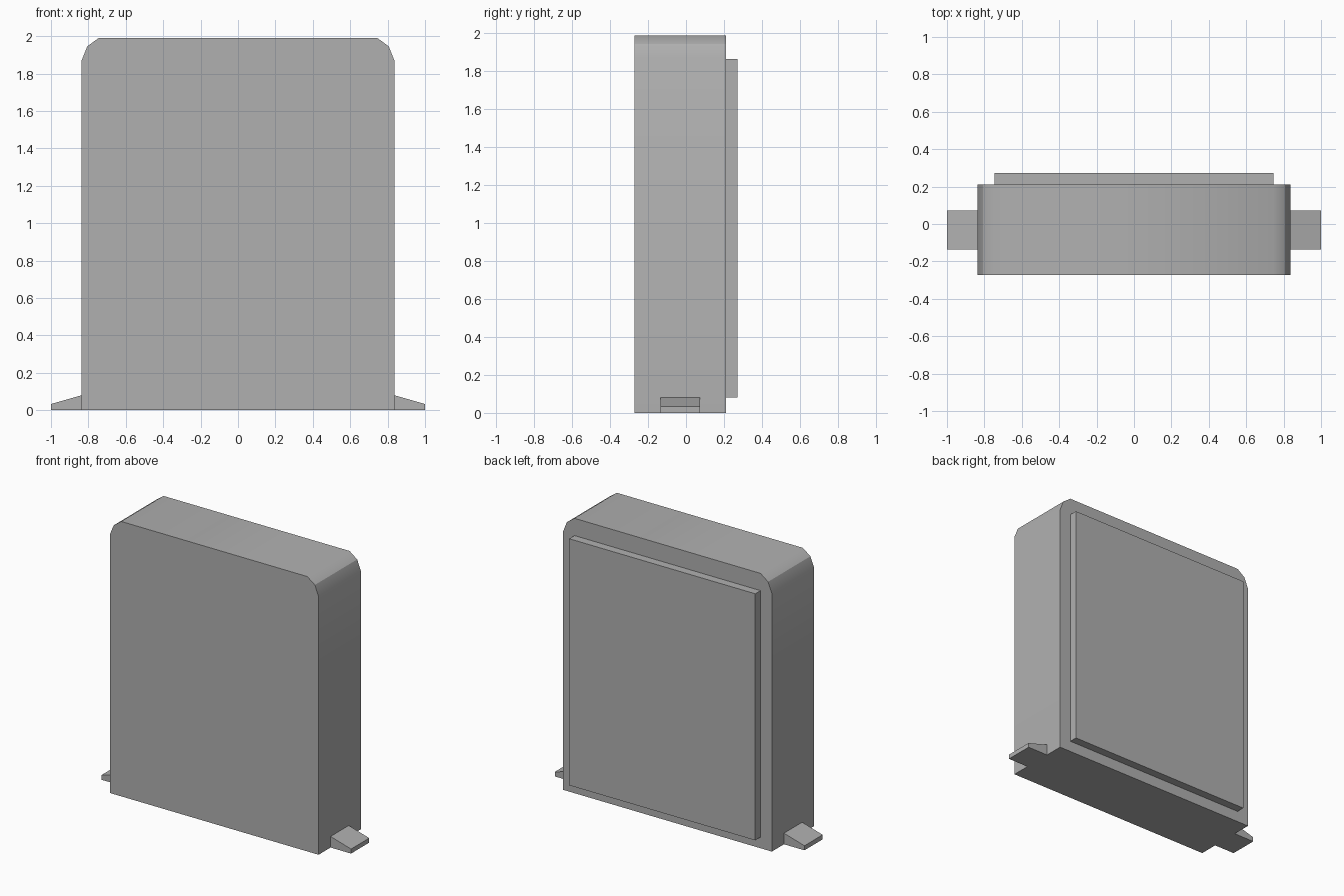
import bpy, bmesh, math

if "Cube" in bpy.data.objects:
    bpy.data.objects.remove(bpy.data.objects["Cube"])

# Mid grey used by every part
grey = bpy.data.materials.new("mid_grey")
grey.diffuse_color = (0.435, 0.435, 0.435, 1)
grey.use_nodes = True
grey.node_tree.nodes["Principled BSDF"].inputs["Base Color"].default_value = grey.diffuse_color


def extrude_profile(name, profile, y0, y1):
    """Extrude an x-z outline along y into a closed solid."""
    bm = bmesh.new()
    face = bm.faces.new([bm.verts.new((x, y0, z)) for x, z in profile])
    ext = bmesh.ops.extrude_face_region(bm, geom=[face])
    moved = [v for v in ext["geom"] if isinstance(v, bmesh.types.BMVert)]
    bmesh.ops.translate(bm, verts=moved, vec=(0, y1 - y0, 0))
    bmesh.ops.recalc_face_normals(bm, faces=bm.faces[:])
    mesh = bpy.data.meshes.new(name)
    bm.to_mesh(mesh)
    bm.free()
    mesh.materials.append(grey)
    obj = bpy.data.objects.new(name, mesh)
    bpy.context.collection.objects.link(obj)
    return obj


def mirrored(half):
    """Complete a right-hand outline with its mirror image."""
    return half + [(-x, z) for x, z in reversed(half)]


# Main slab with rounded top corners, one crease kept in each corner
CREASE_Z = 1.945
body = extrude_profile(
    "body",
    mirrored([(0.836, 0), (0.836, 1.87), (0.806, CREASE_Z), (0.745, 1.99)]),
    -0.272, 0.212)
bpy.context.view_layer.objects.active = body
body.select_set(True)
bpy.ops.object.shade_smooth_by_angle(angle=math.radians(40))
for edge in body.data.edges:
    ends = [body.data.vertices[i].co for i in edge.vertices]
    if all(abs(co.z - CREASE_Z) < 0.001 for co in ends):
        edge.use_edge_sharp = True

# Raised rectangular panel on the back
extrude_profile("back_panel", mirrored([(0.745, 0.08), (0.745, 1.865)]),
                0.212, 0.272)

# Sloped mounting tabs at the base of each side
for side, label in ((1, "right"), (-1, "left")):
    tab = [(0.836, 0), (1.0, 0), (1.0, 0.033), (0.836, 0.08)]
    extrude_profile(label + "_tab", [(side * x, z) for x, z in tab],
                    -0.135, 0.073)
